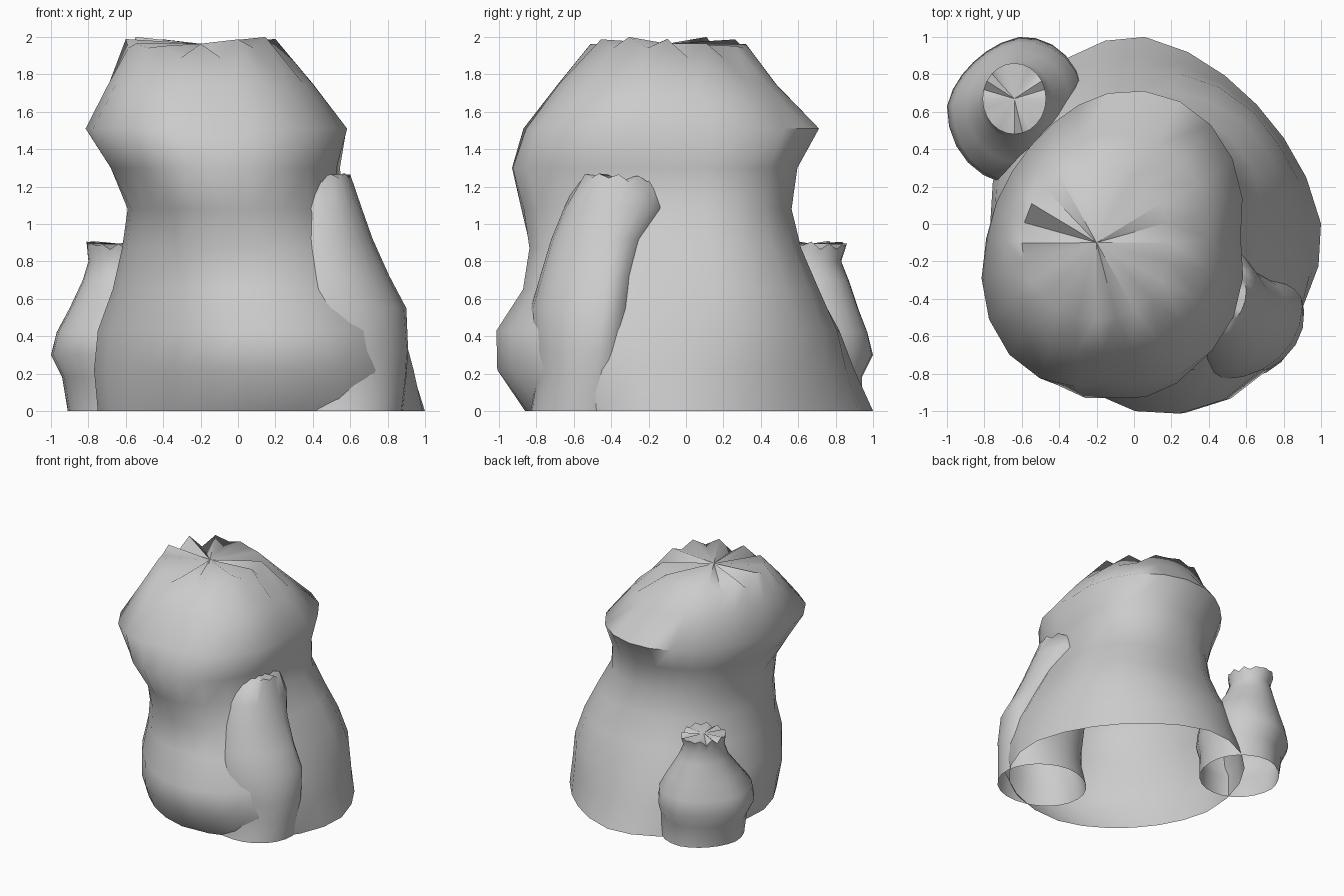
import bpy, bmesh, math

cube = bpy.data.objects.get("Cube")
if cube:
    bpy.data.objects.remove(cube, do_unlink=True)

stone = bpy.data.materials.new("grey_stone")
stone.use_nodes = True
grey = (0.6, 0.6, 0.6, 1)
stone.diffuse_color = grey
stone.node_tree.nodes["Principled BSDF"].inputs["Base Color"].default_value = grey

SEGMENTS = 24


def ring_point(extents, bulges, centre, angle):
    """Point on a lopsided ellipse whose four corners swell or shrink."""
    x0, x1, y0, y1 = extents
    cx, cy = centre
    c, n = math.cos(angle), math.sin(angle)
    corner = bulges[int(angle // (math.pi / 2))]
    r = 1 + corner * abs(math.sin(2 * angle))
    return (cx + r * c * (x1 - cx if c > 0 else cx - x0),
            cy + r * n * (y1 - cy if n > 0 else cy - y0))


def column(name, rings, base, top, jag):
    """Lumpy open-bottomed column; each ring is (z, (x min, x max, y min, y max),
    corner bulges from back left round to front left).
    The axis runs from base to top, and the rim is jagged under a pleated cap."""
    bm = bmesh.new()
    loops = []
    height = rings[-1][0]
    for z, extents, bulges in rings:
        t = z / height
        centre = [b + (e - b) * t for b, e in zip(base, top)]
        loop = []
        for s in range(SEGMENTS):
            a = math.tau * (s + 0.01) / SEGMENTS
            x, y = ring_point(extents, bulges, centre, a)
            drop = 0
            if z == height:
                # alternate peaks and notches, uneven round the rim
                notch = 0.7 + 0.3 * math.sin(3 * a)
                peak = 0.2 - 0.2 * math.cos(2 * a + 1)
                drop = jag * (notch if s % 2 else peak)
            loop.append(bm.verts.new((x, y, z - drop)))
        loops.append(loop)
    # side walls
    for low, high in zip(loops, loops[1:]):
        for s in range(SEGMENTS):
            e = (s + 1) % SEGMENTS
            bm.faces.new((low[s], low[e], high[e], high[s]))
    # pleated cap
    middle = bm.verts.new((top[0], top[1], height - jag * 0.3))
    for s in range(SEGMENTS):
        bm.faces.new((loops[-1][s], loops[-1][(s + 1) % SEGMENTS], middle))
    mesh = bpy.data.meshes.new(name)
    bm.to_mesh(mesh)
    bm.free()
    mesh.materials.append(stone)
    obj = bpy.data.objects.new(name, mesh)
    bpy.context.collection.objects.link(obj)
    bpy.ops.object.select_all(action='DESELECT')
    obj.select_set(True)
    bpy.context.view_layer.objects.active = obj
    bpy.ops.object.shade_smooth_by_angle(angle=math.radians(65))


# Large central column with a bulging head
column("main_column", [
    (0, (-.75, 1, -.86, 1), (-.1, .03, -.08, .04)),
    (.22, (-.77, .93, -1, .9), (-.03, .03, -.1, .09)),
    (.43, (-.75, .87, -1, .82), (.04, .03, -.1, .1)),
    (.65, (-.67, .77, -.86, .7), (.1, .02, -.05, .1)),
    (.87, (-.62, .66, -.83, .6), (.12, 0, -.03, .09)),
    (1.08, (-.59, .55, -.88, .55), (.12, 0, -.01, .04)),
    (1.3, (-.68, .53, -.93, .58), (.12, -.04, .07, .06)),
    (1.51, (-.79, .57, -.84, .7), (.1, -.1, .15, .11)),
    (1.75, (-.69, .4, -.68, .48), (.06, -.06, .08, .06)),
    (2, (-.6, .2, -.51, .32), (0, 0, 0, 0)),
], (.06, 0), (-.2, -.1), .12)

# Medium column leaning against the front left
column("side_column", [
    (0, (.16, .88, -.83, -.18), (-.04, 0, 0, .03)),
    (.18, (.2, .9, -.8, -.23), (-.04, 0, 0, .04)),
    (.32, (.2, .91, -.82, -.26), (0, 0, 0, .03)),
    (.55, (.18, .9, -.83, -.26), (.04, 0, 0, 0)),
    (.72, (.17, .81, -.78, -.24), (.02, 0, 0, 0)),
    (.92, (.16, .72, -.72, -.19), (0, 0, 0, 0)),
    (1.09, (.16, .66, -.65, -.1), (.02, 0, 0, 0)),
    (1.27, (.2, .6, -.57, -.14), (0, 0, 0, 0)),
], (.53, -.5), (.4, -.36), .05)

# Small pot-bellied column at the back right
column("small_column", [
    (0, (-.91, -.27, .27, .94), (.03, -.08, 0, 0)),
    (.18, (-.94, -.27, .26, .94), (.03, -.08, 0, 0)),
    (.3, (-1, -.27, .21, 1), (.03, -.1, .01, .02)),
    (.42, (-.97, -.28, .22, .97), (.06, -.1, .01, .02)),
    (.55, (-.9, -.35, .33, .92), (.05, -.07, 0, 0)),
    (.7, (-.83, -.44, .46, .87), (.02, -.03, 0, 0)),
    (.8, (-.8, -.48, .5, .83), (0, 0, 0, 0)),
    (.91, (-.81, -.47, .48, .86), (0, 0, 0, 0)),
], (-.6, .61), (-.64, .67), .05)
